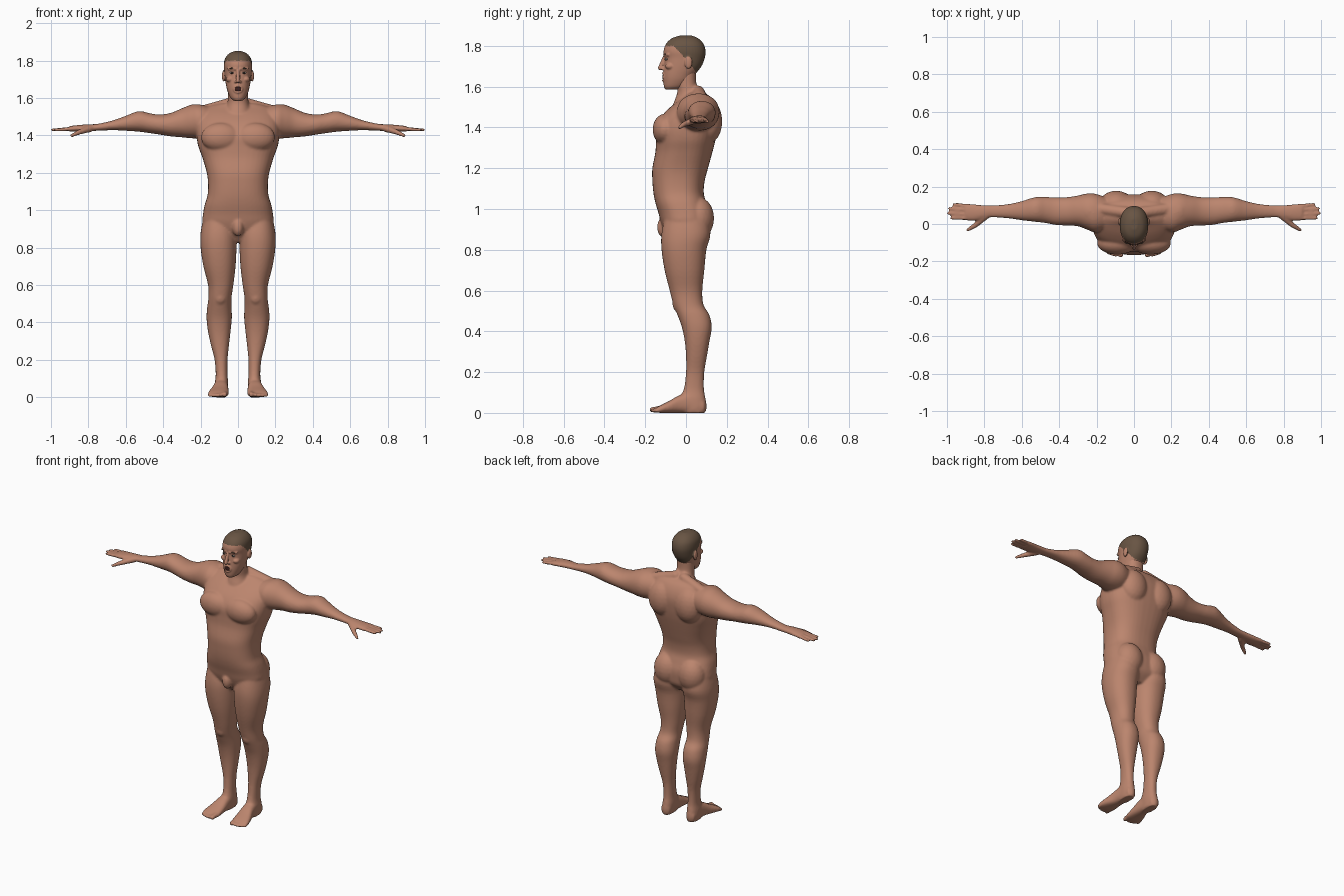
import bpy, bmesh, math
from mathutils import Vector, Matrix


def material(name, rgb):
    m = bpy.data.materials.new(name)
    m.diffuse_color = (*rgb, 1)
    return m


SKIN = material("skin", (0.50, 0.235, 0.155))
HAIR = material("hair", (0.14, 0.09, 0.057))
DARK = material("mouth_dark", (0.045, 0.015, 0.013))
WHITE = material("eye_white", (0.42, 0.36, 0.32))
IRIS = material("iris", (0.03, 0.02, 0.015))


def smooth_rows(rows, steps=4):
    """Catmull-Rom interpolation between cross-sections."""
    out = []
    for i in range(len(rows) - 1):
        quad = (rows[max(i - 1, 0)], rows[i], rows[i + 1], rows[min(i + 2, len(rows) - 1)])
        for k in range(steps):
            t = k / steps
            out.append([0.5 * (2 * b + (c - a) * t + (2 * a - 5 * b + 4 * c - d) * t * t
                               + (3 * b - a - 3 * c + d) * t ** 3) for a, b, c, d in zip(*quad)])
    return out + [list(rows[-1])]


def loft(bm, axis, rows, power=2.2, side=1, n=40):
    """Rows are (position, u min, u max, v min, v max) along the axis."""
    rings = []
    for t, u0, u1, v0, v1 in smooth_rows(rows):
        ring = []
        for k in range(n):
            a = 2 * math.pi * k / n
            c, s = math.cos(a), math.sin(a)
            u = (u0 + u1) / 2 + (u1 - u0) / 2 * math.copysign(abs(c) ** (2 / power), c)
            v = (v0 + v1) / 2 + (v1 - v0) / 2 * math.copysign(abs(s) ** (2 / power), s)
            p = {'x': (t, u, v), 'y': (u, t, v), 'z': (u, v, t)}[axis]
            ring.append(bm.verts.new((p[0] * side, p[1], p[2])))
        rings.append(ring)
    for r, q in zip(rings, rings[1:]):
        for k in range(n):
            bm.faces.new((r[k], r[(k + 1) % n], q[(k + 1) % n], q[k]))
    bm.faces.new(rings[0])
    bm.faces.new(rings[-1])


def blob(bm, c, r, side=1, sub=3):
    M = Matrix.Translation((c[0] * side, c[1], c[2])) @ Matrix.Diagonal((*r, 1))
    bmesh.ops.create_icosphere(bm, subdivisions=sub, radius=1, matrix=M)


def chain(bm, a, b, ra, rb, side=1, n=12):
    for i in range(n):
        t = i / (n - 1)
        r = ra + (rb - ra) * t
        blob(bm, Vector(a).lerp(Vector(b), t), (r, r, r), side, 2)


def finish(bm, name, mats, voxel=None, iterations=6):
    bmesh.ops.recalc_face_normals(bm, faces=bm.faces)
    me = bpy.data.meshes.new(name)
    bm.to_mesh(me)
    bm.free()
    ob = bpy.data.objects.new(name, me)
    bpy.context.collection.objects.link(ob)
    if voxel:  # fuse all overlapping parts into one skin
        rm = ob.modifiers.new("fuse", 'REMESH')
        rm.mode, rm.voxel_size = 'VOXEL', voxel
        sm = ob.modifiers.new("soften", 'SMOOTH')
        sm.factor, sm.iterations = 0.5, iterations
        dg = bpy.context.evaluated_depsgraph_get()
        dg.update()
        ob.modifiers.clear  # modifiers are baked below
        baked = bpy.data.meshes.new_from_object(ob.evaluated_get(dg))
        ob.modifiers.clear()
        ob.data = baked
    ob.data.materials.clear()
    for m in mats:
        ob.data.materials.append(m)
    for p in ob.data.polygons:
        p.use_smooth = True
    return ob


# ---- Body: torso and neck ----
body = bmesh.new()
torso = [(.83, .06, -.06, .06), (.88, .15, -.10, .105), (.93, .188, -.122, .115), (.98, .187, -.135, .115),
         (1.03, .178, -.15, .10), (1.08, .163, -.16, .087), (1.14, .16, -.165, .092), (1.2, .167, -.165, .108),
         (1.28, .19, -.15, .13), (1.34, .212, -.147, .145), (1.4, .222, -.145, .155), (1.46, .222, -.115, .158),
         (1.51, .205, -.065, .145), (1.55, .17, -.01, .12), (1.57, .10, .01, .09)]
loft(body, 'z', [(z, -w, w, f, b) for z, w, f, b in torso], 2.5)
neck = [(1.46, .10, -.07, .14), (1.52, .075, -.06, .115), (1.57, .058, -.043, .08),
        (1.61, .053, -.045, .052), (1.68, .053, -.05, .05)]
loft(body, 'z', [(z, -w, w, f, b) for z, w, f, b in neck])
blob(body, (0, -.11, .91), (.03, .032, .05))

leg = [(.98, .03, .18, -.10, .10), (.88, .008, .20, -.12, .12), (.8, .008, .20, -.12, .10),
       (.7, .013, .185, -.105, .09), (.6, .025, .16, -.08, .08), (.53, .035, .158, -.062, .086),
       (.48, .034, .165, -.042, .115), (.42, .033, .168, -.02, .126), (.35, .04, .16, -.006, .115),
       (.28, .048, .145, 0, .103), (.2, .056, .125, 0, .09), (.12, .056, .119, -.01, .088),
       (.07, .052, .125, -.03, .096), (.03, .055, .125, -.03, .102), (0, .06, .12, -.02, .095)]
foot = [(.09, .06, .12, 0, .06), (.03, .055, .125, 0, .10), (-.03, .052, .133, 0, .088),
        (-.08, .05, .15, 0, .06), (-.125, .05, .162, 0, .038), (-.145, .056, .158, .002, .026)]
arm = [(.12, -.02, .13, 1.40, 1.54), (.2, -.045, .16, 1.385, 1.565), (.25, -.03, .163, 1.385, 1.563),
       (.3, -.012, .152, 1.39, 1.545), (.36, -.008, .143, 1.395, 1.52), (.42, -.005, .142, 1.405, 1.512),
       (.47, .005, .144, 1.412, 1.518), (.53, .012, .143, 1.42, 1.53), (.6, .02, .122, 1.425, 1.505),
       (.67, .03, .107, 1.428, 1.48), (.75, .035, .10, 1.425, 1.462), (.79, .032, .10, 1.423, 1.46),
       (.85, .018, .105, 1.42, 1.456), (.9, .02, .108, 1.42, 1.45)]

for s in (1, -1):
    loft(body, 'z', leg, 2.2, s)
    loft(body, 'y', foot, 2.5, s)
    loft(body, 'x', arm, 2.1, s)
    # toes
    for x, tip, r in ((.068, -.165, .015), (.093, -.166, .011), (.113, -.162, .0105),
                      (.132, -.155, .010), (.150, -.145, .010)):
        chain(body, (x, -.115, r + .008), (x + .003, tip, r), r, r, s, 8)
    # fingers and thumb
    for y0, y1, tip in ((.096, .106, .965), (.073, .083, .988), (.051, .057, .993), (.03, .031, .976)):
        chain(body, (.875, y0, 1.436), (tip, y1, 1.430), .0125, .009, s, 14)
    chain(body, (.79, .045, 1.437), (.85, -.008, 1.417), .02, .0145, s)
    chain(body, (.85, -.008, 1.417), (.889, -.032, 1.399), .0145, .010, s)
    # muscles: chest, deltoid, trapezius, shoulder blade, buttock, kneecap
    blob(body, (.09, -.102, 1.39), (.108, .062, .078), s)
    blob(body, (.235, .068, 1.487), (.075, .088, .08), s)
    chain(body, (.03, .06, 1.575), (.18, .08, 1.53), .032, .034, s)
    blob(body, (.095, .108, 1.43), (.09, .070, .11), s)
    blob(body, (.088, .058, .955), (.088, .080, .105), s)
    blob(body, (.095, -.04, .535), (.034, .026, .04), s)
finish(body, "body", [SKIN], .0065, 7)

# ---- Head ----
head = bmesh.new()
skull = [(1.585, .022, -.10, -.04), (1.60, .04, -.108, -.005), (1.63, .054, -.111, .025), (1.66, .062, -.111, .045),
         (1.70, .069, -.108, .076), (1.74, .073, -.105, .092), (1.775, .076, -.110, .096),
         (1.81, .070, -.098, .086), (1.837, .049, -.070, .06), (1.851, .018, -.03, .028)]
loft(head, 'z', [(z, -w, w, f, b) for z, w, f, b in skull])
chain(head, (0, -.106, 1.745), (0, -.126, 1.692), .009, .012)
for k in range(20):  # open lips
    a = 2 * math.pi * k / 20
    blob(head, (.021 * math.cos(a), -.111 + .006 * abs(math.cos(a)), 1.648 + .018 * math.sin(a)),
         (.007, .008, .006), 1, 2)
for s in (1, -1):
    chain(head, (.012, -.104, 1.756), (.05, -.086, 1.757), .009, .008, s)
    blob(head, (.012, -.113, 1.687), (.008, .009, .007), s)
    blob(head, (.042, -.078, 1.70), (.022, .024, .017), s)
    blob(head, (.077, .012, 1.718), (.009, .019, .031), s)
ob = finish(head, "head", [SKIN, HAIR], .004, 3)


def hairline(y):
    if y < -.06:
        return 1.80
    if y < .0:
        return 1.80 - .065 * (y + .06) / .06
    return max(1.668, 1.735 - 1.6 * max(y - .008, 0))


for p in ob.data.polygons:
    c = p.center
    p.material_index = int(c.z > hairline(c.y) and not (abs(c.x) > .077 and c.z < 1.752))

# ---- Face details ----
mouth = bmesh.new()
blob(mouth, (0, -.111, 1.648), (.018, .004, .0145))
finish(mouth, "mouth_opening", [DARK])
for s, tag in ((1, "left"), (-1, "right")):
    for part, c, r, m in (("eye", (.032, -.096, 1.735), (.013, .007, .006), WHITE),
                          ("iris", (.032, -.100, 1.735), (.0065, .0045, .0058), IRIS),
                          ("eyebrow", (.032, -.103, 1.759), (.018, .0035, .0032), HAIR)):
        bm = bmesh.new()
        blob(bm, c, r, s, 2)
        finish(bm, tag + "_" + part, [m])
